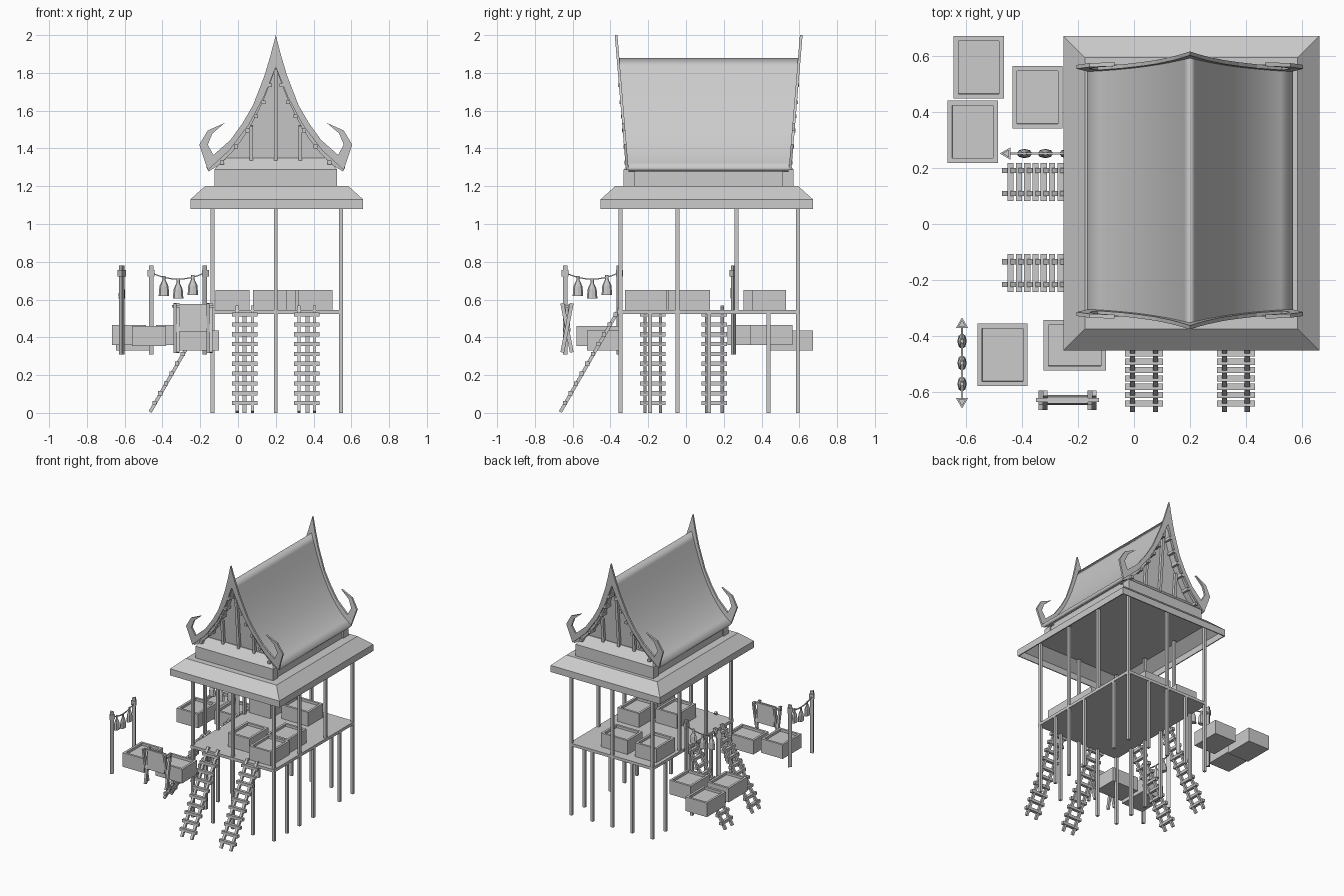
import bpy, bmesh, math
from mathutils import Matrix, Vector

if "Cube" in bpy.data.objects:
    bpy.data.objects.remove(bpy.data.objects["Cube"])

GREY = (0.6, 0.6, 0.6, 1)
grey = bpy.data.materials.new("plain_grey")
grey.use_nodes = True
grey.diffuse_color = GREY
grey.node_tree.nodes["Principled BSDF"].inputs["Base Color"].default_value = GREY

CX, CY = 0.2, 0.12  # centre of the house


def finish(name, bm, matrix=None):
    mesh = bpy.data.meshes.new(name)
    bmesh.ops.recalc_face_normals(bm, faces=bm.faces)
    bm.to_mesh(mesh)
    bm.free()
    mesh.materials.append(grey)
    obj = bpy.data.objects.new(name, mesh)
    bpy.context.collection.objects.link(obj)
    if matrix:
        obj.matrix_world = matrix


def box(bm, centre, size):
    m = Matrix.Translation(centre) @ Matrix.Diagonal((*size, 1))
    return bmesh.ops.create_cube(bm, size=1, matrix=m)["verts"]


def beam(bm, a, b, width, depth):
    a, b = Vector(a), Vector(b)
    turn = (b - a).to_track_quat("Z", "Y").to_matrix().to_4x4()
    m = Matrix.Translation((a + b) / 2) @ turn @ Matrix.Diagonal((width, depth, (b - a).length, 1))
    bmesh.ops.create_cube(bm, size=1, matrix=m)


def rod(bm, centre, r1, r2, height, sides, shape=Matrix()):
    bmesh.ops.create_cone(bm, cap_ends=True, segments=sides, radius1=r1, radius2=r2,
                          depth=height, matrix=Matrix.Translation(centre) @ shape)


def prism(bm, outline, near, far):
    """Solid from an x-z outline; near and far give y at each height."""
    rings = [[bm.verts.new((CX + d, f(z), z)) for d, z in outline] for f in (near, far)]
    bm.faces.new(rings[0])
    bm.faces.new(rings[1][::-1])
    n = len(outline)
    for i in range(n):
        j = (i + 1) % n
        bm.faces.new((rings[0][i], rings[0][j], rings[1][j], rings[1][i]))


def both_sides(half):
    return half + [(-d, z) for d, z in half[-1:0:-1]]


def gable_y(side, inset=0.0):
    """Outward leaning gable plane on the front (-1) or back (1)."""
    return lambda z: CY + side * (0.425 + 0.083 * (z - 1.3) - inset)


def top_face(bm):
    return max(bm.faces, key=lambda f: f.calc_center_median().z)


# Deck and posts around its edge
bm = bmesh.new()
box(bm, (0.205, CY, 0.535), (0.7, 0.965, 0.022))
finish("deck", bm)


def posts(name, xs, ys, z0, z1):
    bm = bmesh.new()
    for x in xs:
        for y in ys:
            if x in (xs[0], xs[-1]) or y in (ys[0], ys[-1]):
                box(bm, (x, y, (z0 + z1) / 2), (0.02, 0.02, z1 - z0))
    finish(name, bm)


posts("lower_posts", (-0.135, 0.035, 0.2, 0.368, 0.545),
      (-0.347, -0.19, -0.045, 0.122, 0.437, 0.592), 0, 0.53)
posts("upper_posts", (-0.135, 0.2, 0.545), (-0.347, -0.045, 0.268, 0.592), 0.54, 1.175)

# Lower eave skirt, sloped above and hollow below
bm = bmesh.new()
box(bm, (0.205, 0.11, 1.105), (0.915, 1.125, 0.05))
top = top_face(bm)
base = min(bm.faces, key=lambda f: f.calc_center_median().z)
bmesh.ops.inset_region(bm, faces=[top], thickness=0.11, depth=0)
for v in top.verts:
    v.co.z = 1.2
for thickness, height in ((0.01, 1.08), (0.002, 1.125), (0.105, 1.185)):
    bmesh.ops.inset_region(bm, faces=[base], thickness=thickness, depth=0)
    for v in base.verts:
        v.co.z = height
finish("eave_skirt", bm)

# Low wall under the steep roof, with a sloped ledge before each gable
bm = bmesh.new()
box(bm, (CX, CY, 1.25), (0.63, 0.8, 0.11))
for side in (-1, 1):
    box(bm, (CX, CY + side * 0.42, 1.243), (0.65, 0.06, 0.09))
    for v in box(bm, (CX, CY + side * 0.405, 1.319), (0.65, 0.09, 0.062)):
        if v.co.z > 1.32:
            v.co.x = CX + (v.co.x - CX) * 0.84
            if (v.co.y - CY) * side > 0.4:
                v.co.y -= side * 0.06
finish("upper_wall", bm)

# Steep curved roof, shaded smoothly over the ridge
slope = [(0, 1.88), (0.02, 1.825), (0.045, 1.758), (0.08, 1.67), (0.115, 1.597), (0.15, 1.533),
         (0.19, 1.47), (0.235, 1.412), (0.28, 1.364), (0.325, 1.326), (0.368, 1.3)]
under = [(max(0, d - 0.012), z - 0.022) for d, z in slope]
under[0] = (0, 1.845)
shell = slope + under[::-1]
shell += [(-d, z) for d, z in shell[-2:0:-1]]
bm = bmesh.new()
prism(bm, shell, gable_y(-1), gable_y(1))
for face in bm.faces:
    face.smooth = len(face.verts) == 4
finish("steep_roof", bm)

# Gable walls, battens, purlin ends and horned bargeboards
wall = [(d, z) for d, z in under if d < 0.3] + [(0.29, 1.32)]
board = [(0, 2.0), (0.03, 1.885), (0.06, 1.785), (0.12, 1.63), (0.175, 1.535), (0.24, 1.445),
         (0.33, 1.365), (0.36, 1.42), (0.335, 1.48), (0.27, 1.535), (0.36, 1.495),
         (0.405, 1.42), (0.36, 1.285), (0.245, 1.39), (0.14, 1.53), (0.06, 1.68), (0, 1.83)]
board_outline = board + [(-d, z) for d, z in board[-2:0:-1]]
for side, label in ((-1, "front"), (1, "back")):
    bm = bmesh.new()
    prism(bm, both_sides(wall), gable_y(side, 0.045), gable_y(side, 0.06))
    finish(label + "_gable_wall", bm)
    bm = bmesh.new()
    prism(bm, board_outline, gable_y(side), gable_y(side, -0.014))
    finish(label + "_bargeboard", bm)
    bm = bmesh.new()
    for d, z in ((-0.13, 1.52), (0, 1.82), (0.13, 1.52)):
        y = gable_y(side, 0.035)
        beam(bm, (CX + d, y(1.33), 1.33), (CX + d, y(z), z), 0.02, 0.02)
    for d, z in ((0.03, 1.735), (0.065, 1.645), (0.105, 1.57), (0.15, 1.495),
                 (0.21, 1.41), (0.285, 1.325)):
        for mirror in (-1, 1):
            box(bm, (CX + mirror * d, gable_y(side, 0.012)(z), z), (0.02, 0.06, 0.02))
    finish(label + "_gable_battens", bm)


# Ladders climbing along their own +y
def ladder(name, x, y, turn):
    bm = bmesh.new()
    for rail in (-0.041, 0.041):
        beam(bm, (rail, 0.01, 0.005), (rail, 0.33, 0.565), 0.018, 0.018)
    for i in range(10):
        z = 0.052 * (i + 1)
        box(bm, (0, z * 0.571 + 0.004, z), (0.136, 0.022, 0.022))
    finish(name, bm, Matrix.Translation((x, y, 0)) @ Matrix.Rotation(turn, 4, "Z"))


for i, x in enumerate((0.036, 0.364)):
    ladder("front_ladder_%d" % (i + 1), x, -0.675, 0)
for i, y in enumerate((-0.176, 0.15)):
    ladder("side_ladder_%d" % (i + 1), -0.475, y, -math.pi / 2)

# Shallow trays: x, y, bottom height, turned sideways
trays = [(-0.555, 0.56, 0.33, 0), (-0.577, 0.33, 0.36, 0), (-0.345, 0.453, 0.36, 0),
         (-0.47, -0.468, 0.355, 0), (-0.212, -0.434, 0.33, 1),
         (0.17, -0.12, 0.545, 0), (0.41, -0.212, 0.545, 0), (0.395, 0.015, 0.545, 0),
         (0.23, 0.44, 0.545, 1), (-0.03, 0.415, 0.545, 0)]
for i, (x, y, z, sideways) in enumerate(trays):
    bm = bmesh.new()
    size = (0.223, 0.18) if sideways else (0.18, 0.223)
    box(bm, (x, y, z + 0.053), (*size, 0.106))
    top = top_face(bm)
    bmesh.ops.inset_region(bm, faces=[top], thickness=0.024, depth=0)
    bmesh.ops.inset_region(bm, faces=[top], thickness=0.0005, depth=-0.018)
    finish("tray_%d" % (i + 1), bm)


# Hanging lines with bell shaped pots, running along their own +x
def hanging_line(name, x, y, turn):
    place = Matrix.Translation((x, y, 0)) @ Matrix.Rotation(turn, 4, "Z")
    bm = bmesh.new()
    for side in (-1, 1):
        outward = Matrix.Rotation(-side * math.pi / 2, 4, "Z")
        rod(bm, (side * 0.138, 0, 0.545), 0.016, 0.016, 0.47, 3, outward)
        rod(bm, (side * 0.138, 0, 0.74), 0.025, 0.025, 0.035, 3, outward)
    sag = [(t / 4 * 0.138, 0, 0.708 + 0.032 * (t / 4) ** 2) for t in range(-4, 5)]
    for a, b in zip(sag, sag[1:]):
        beam(bm, a, b, 0.006, 0.006)
    finish(name + "_poles", bm, place)
    bm = bmesh.new()
    flat = Matrix.Diagonal((1, 0.6, 1, 1))
    for px, pz in ((-0.075, 0.67), (0, 0.655), (0.078, 0.675)):
        rod(bm, (px, 0, pz + 0.04), 0.009, 0.009, 0.03, 8, flat)
        rod(bm, (px, 0, pz + 0.015), 0.024, 0.01, 0.03, 8, flat)
        rod(bm, (px, 0, pz - 0.025), 0.028, 0.024, 0.05, 8, flat)
    finish(name + "_pots", bm, place)


hanging_line("side_line", -0.317, 0.252, 0)
hanging_line("front_line", -0.615, -0.497, math.pi / 2)

# Crossed trestles carrying a draped cloth
bm = bmesh.new()
for x in (-0.325, -0.15):
    for lean in (-1, 1):
        beam(bm, (x + lean * 0.008, -0.63 - lean * 0.025, 0.32),
             (x + lean * 0.008, -0.63 + lean * 0.025, 0.58), 0.016, 0.02)
beam(bm, (-0.35, -0.63, 0.565), (-0.125, -0.63, 0.565), 0.014, 0.014)
finish("trestles", bm)
bm = bmesh.new()
for lean in (-1, 1):
    beam(bm, (-0.237, -0.63 + lean * 0.014, 0.43), (-0.237, -0.63 + lean * 0.008, 0.575), 0.145, 0.008)
finish("draped_cloth", bm)
